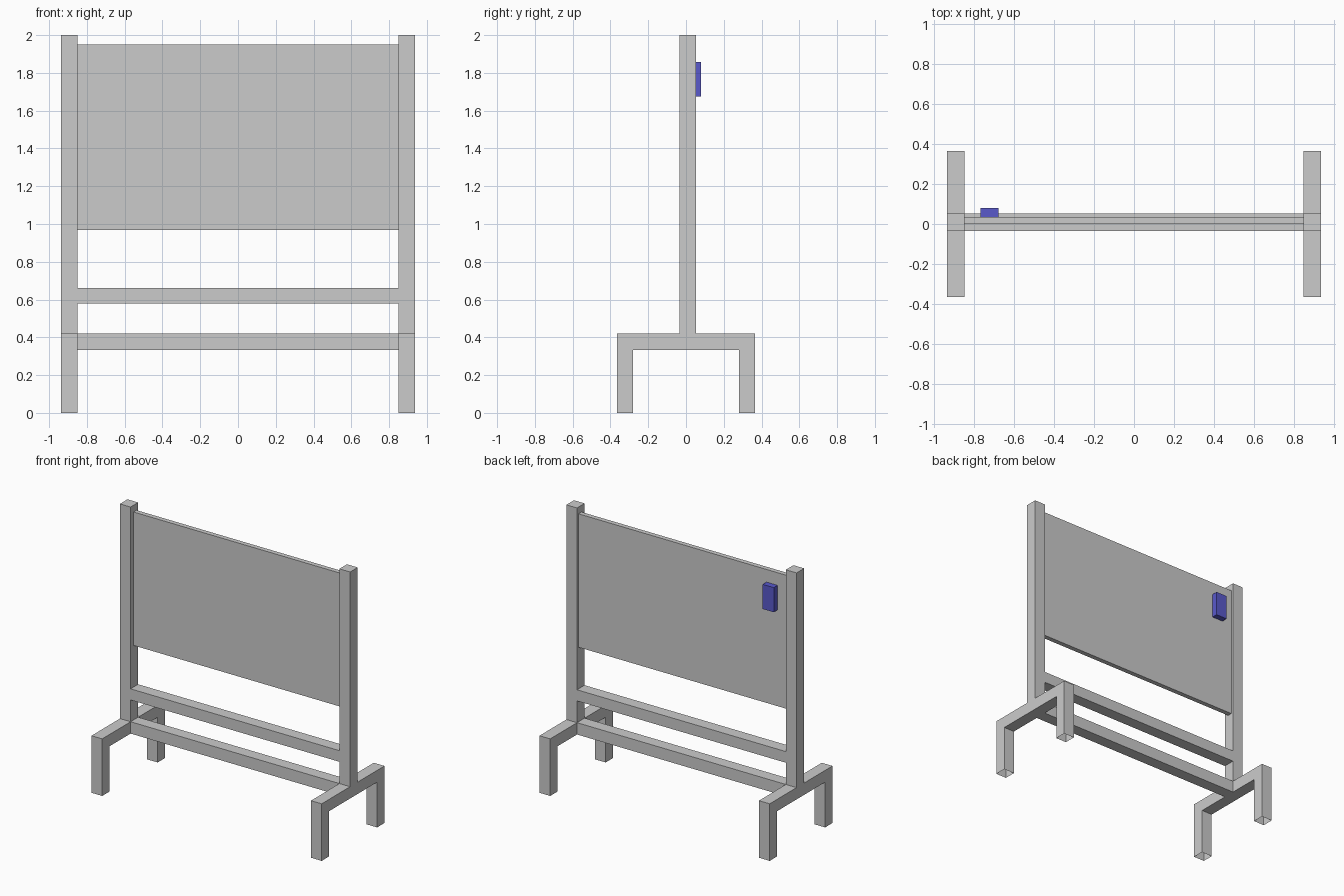
import bpy, bmesh

if "Cube" in bpy.data.objects:
    bpy.data.objects.remove(bpy.data.objects["Cube"])


def make_object(name, bm):
    bmesh.ops.recalc_face_normals(bm, faces=bm.faces)
    mesh = bpy.data.meshes.new(name)
    bm.to_mesh(mesh)
    bm.free()
    obj = bpy.data.objects.new(name, mesh)
    bpy.context.collection.objects.link(obj)
    return obj


def box(name, x, y, z, open_ends=False):
    bm = bmesh.new()
    bmesh.ops.create_cube(bm, size=1)
    for v in bm.verts:
        v.co = [r[0] if c < 0 else r[1] for c, r in zip(v.co, (x, y, z))]
    if open_ends:
        bm.normal_update()
        ends = [f for f in bm.faces if abs(f.normal.x) > 0.9]
        bmesh.ops.delete(bm, geom=ends, context='FACES_ONLY')
    return make_object(name, bm)


X_IN, X_OUT = 0.85, 0.937
POST_Y = (-0.035, 0.053)
FOOT_Y, LEG_Y = 0.365, 0.28
FOOT_Z, TOP_Z = (0.333, 0.42), 2.0

# Side frames: upright post, foot bar and two legs in one profile (y, z)
profile = [(-FOOT_Y, 0), (-LEG_Y, 0), (-LEG_Y, FOOT_Z[0]), (LEG_Y, FOOT_Z[0]),
           (LEG_Y, 0), (FOOT_Y, 0), (FOOT_Y, FOOT_Z[1]), (POST_Y[1], FOOT_Z[1]),
           (POST_Y[1], TOP_Z), (POST_Y[0], TOP_Z), (POST_Y[0], FOOT_Z[1]),
           (-FOOT_Y, FOOT_Z[1])]
for side, sign in (("left", -1), ("right", 1)):
    bm = bmesh.new()
    face = bm.faces.new([bm.verts.new((sign * X_IN, y, z)) for y, z in profile])
    ext = bmesh.ops.extrude_face_region(bm, geom=[face], use_keep_orig=True)
    verts = [g for g in ext["geom"] if isinstance(g, bmesh.types.BMVert)]
    bmesh.ops.translate(bm, verts=verts, vec=(sign * (X_OUT - X_IN), 0, 0))
    # Normals while closed, then open the hollow leg bottoms
    bmesh.ops.recalc_face_normals(bm, faces=bm.faces)
    bottoms = [f for f in bm.faces if all(v.co.z < 0.001 for v in f.verts)]
    bmesh.ops.delete(bm, geom=bottoms, context='FACES_ONLY')
    make_object(side + "_side_frame", bm)

# Cross rails between the posts
box("lower_rail", (-X_IN, X_IN), POST_Y, FOOT_Z, open_ends=True)
box("upper_rail", (-X_IN, X_IN), POST_Y, (0.58, 0.662), open_ends=True)

# Board panel
box("board_panel", (-X_IN, X_IN), (0.0, 0.035), (0.968, 1.95))

# Small blue box on the back of the panel
control = box("control_box", (-0.77, -0.68), (0.035, 0.079), (1.676, 1.857))
blue = bpy.data.materials.new("blue")
blue.diffuse_color = (0.1, 0.1, 0.6, 1)
blue.use_nodes = True
blue.node_tree.nodes["Principled BSDF"].inputs["Base Color"].default_value = blue.diffuse_color
control.data.materials.append(blue)
